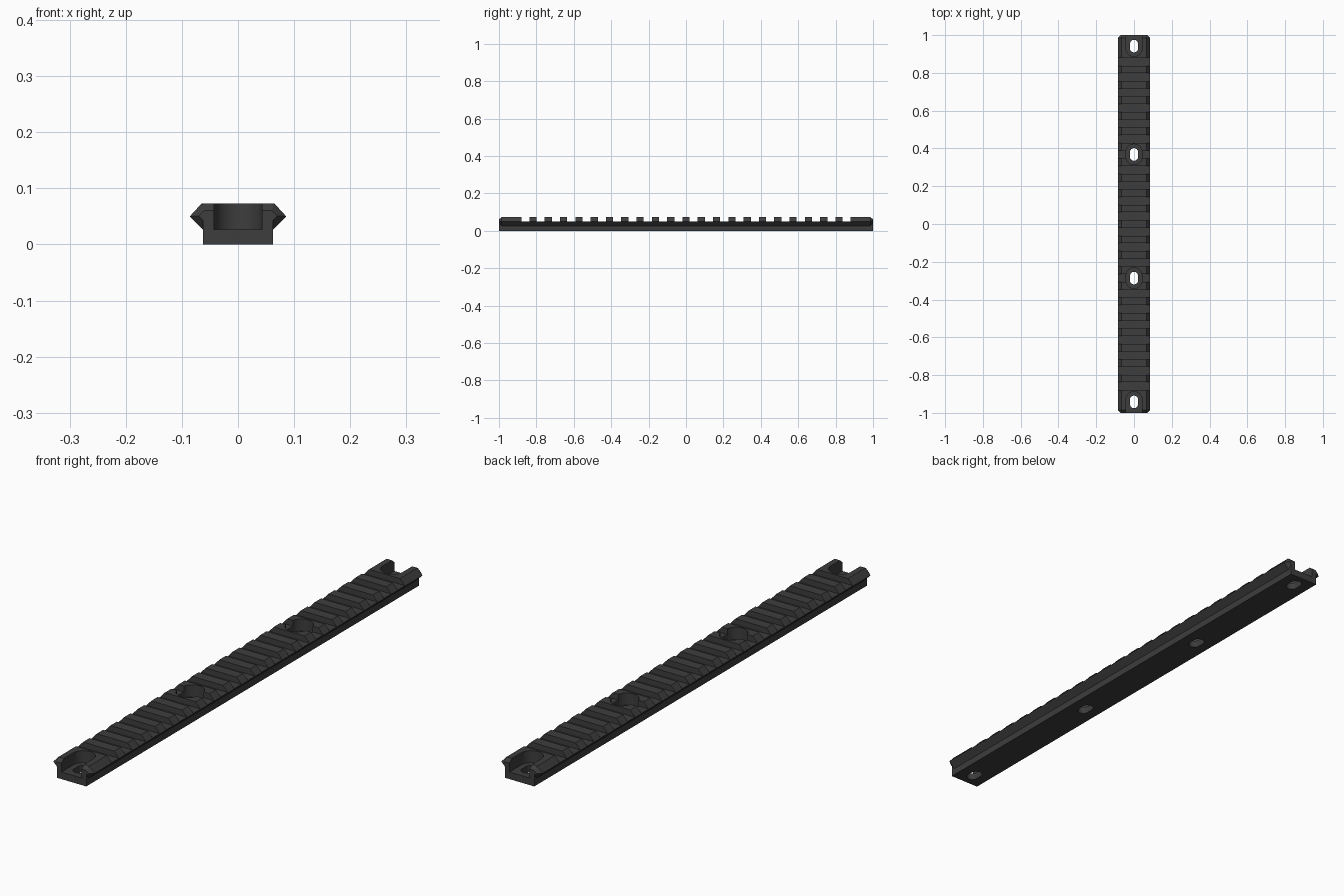
import bpy, bmesh, math

if "Cube" in bpy.data.objects:
    bpy.data.objects.remove(bpy.data.objects["Cube"])

PITCH = 0.0818          # spacing of the cross slots
END_HOLE = 0.942
MID_HOLES = (4.5 * PITCH, -3.5 * PITCH)

dark = bpy.data.materials.new("matte_black")
dark.diffuse_color = (0.047, 0.047, 0.047, 1)
dark.use_nodes = True
dark.node_tree.nodes["Principled BSDF"].inputs["Base Color"].default_value = dark.diffuse_color


def make_object(name, bm):
    bmesh.ops.recalc_face_normals(bm, faces=bm.faces)
    me = bpy.data.meshes.new(name)
    bm.to_mesh(me)
    bm.free()
    ob = bpy.data.objects.new(name, me)
    bpy.context.collection.objects.link(ob)
    me.materials.append(dark)
    return ob


def loft(bm, loops):
    """Skin a row of equal-length loops and cap both ends."""
    rings = [[bm.verts.new(p) for p in loop] for loop in loops]
    n = len(rings[0])
    for a, b in zip(rings, rings[1:]):
        for i in range(n):
            j = (i + 1) % n
            bm.faces.new((a[i], a[j], b[j], b[i]))
    bm.faces.new(rings[0])
    bm.faces.new(rings[-1])


def stadium(bm, r, y0, y1, z0, z1, seg=20):
    """Upright prism with round ends, arc centres at y0 and y1."""
    pts = []
    for k in range(seg + 1):
        a = math.pi * k / seg
        pts.append((r * math.cos(a), y1 + r * math.sin(a)))
    for k in range(seg + 1):
        a = math.pi + math.pi * k / seg
        pts.append((r * math.cos(a), y0 + r * math.sin(a)))
    loft(bm, [[(x, y, z) for x, y in pts] for z in (z0, z1)])


def cut(target, cutter):
    mod = target.modifiers.new("cut", 'BOOLEAN')
    mod.operation = 'DIFFERENCE'
    mod.solver = 'EXACT'
    mod.object = cutter
    bpy.context.view_layer.objects.active = target
    bpy.ops.object.modifier_apply(modifier=mod.name)
    bpy.data.objects.remove(cutter)


# Rail body: dovetail section, with the head chamfered at both ends
half = [(0.062, 0), (0.062, 0.026), (0.086, 0.05), (0.065, 0.073)]
half_end = [(0.062, 0), (0.062, 0.043), (0.070, 0.051), (0.060, 0.061)]


def section(pts, y):
    full = pts + [(-x, z) for x, z in reversed(pts)]
    return [(x, y, z) for x, z in full]


bm = bmesh.new()
loft(bm, [section(half_end, -1), section(half, -0.986),
          section(half, 0.986), section(half_end, 1)])
bmesh.ops.triangulate(bm, faces=[f for f in bm.faces if len(f.verts) == 4])
rail = make_object("rail", bm)

# Cross slots
bm = bmesh.new()
for i in range(22):
    y = (i - 10.5) * PITCH
    w = 0.0215
    loft(bm, [[(x, y - w, 0.051), (x, y + w, 0.051),
               (x, y + w, 0.12), (x, y - w, 0.12)] for x in (-0.2, 0.2)])
cut(rail, make_object("slot_cutter", bm))

# Screw head recesses, open at the two ends
bm = bmesh.new()
for y in MID_HOLES:
    stadium(bm, 0.0425, y - 0.012, y + 0.012, 0.027, 0.13)
stadium(bm, 0.0425, END_HOLE - 0.012, 1.2, 0.027, 0.13)
stadium(bm, 0.0425, -1.2, -END_HOLE + 0.012, 0.027, 0.13)
cut(rail, make_object("recess_cutter", bm))

# Elongated through holes
bm = bmesh.new()
for y in (*MID_HOLES, END_HOLE, -END_HOLE):
    stadium(bm, 0.0215, y - 0.012, y + 0.012, -0.05, 0.2)
cut(rail, make_object("hole_cutter", bm))

# Round walls smooth, machined edges sharp
bpy.ops.object.select_all(action='DESELECT')
rail.select_set(True)
bpy.context.view_layer.objects.active = rail
bpy.ops.object.shade_smooth_by_angle(angle=math.radians(25))
